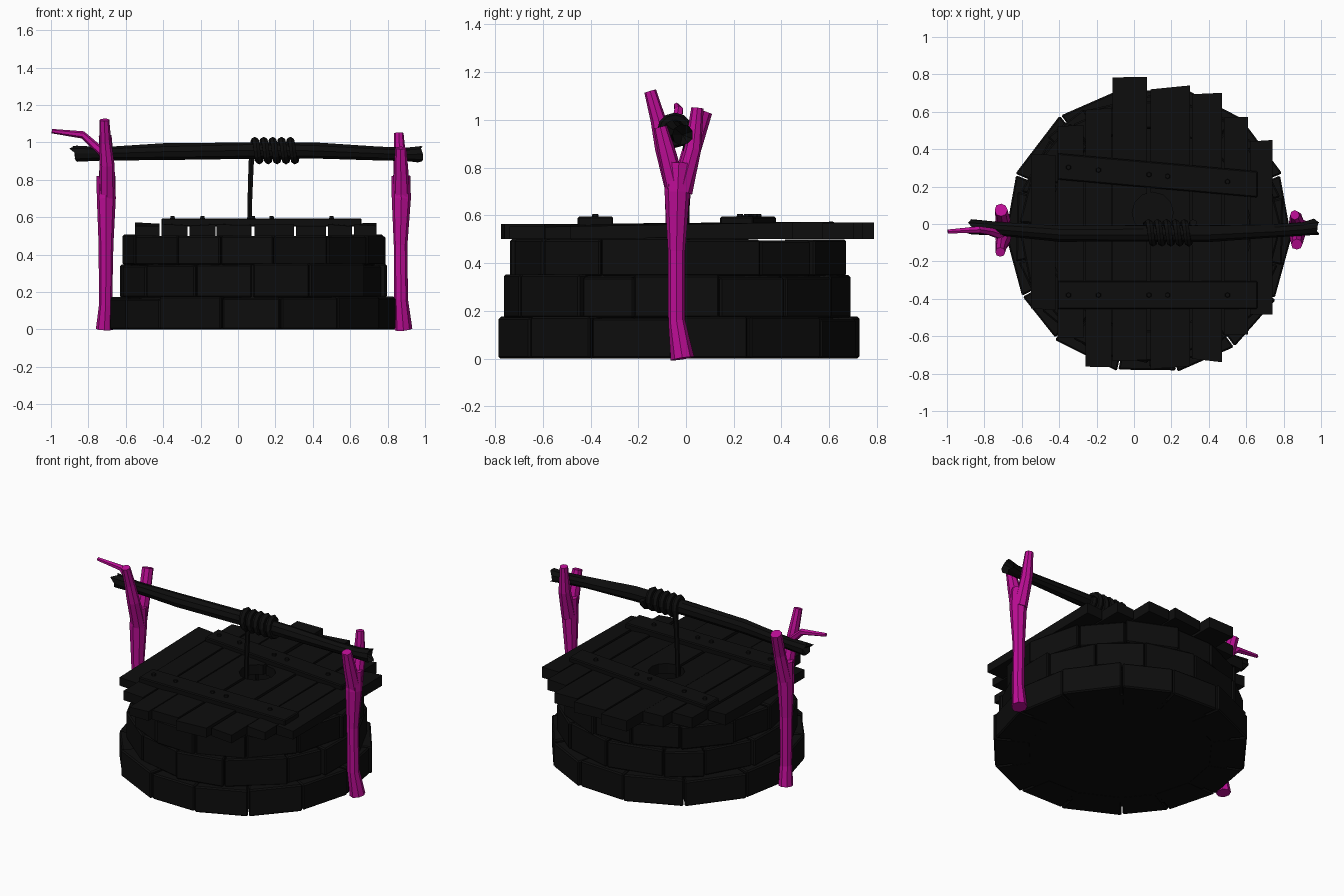
import bpy, bmesh, math, random
from mathutils import Vector, Matrix

random.seed(4)
if "Cube" in bpy.data.objects:
    bpy.data.objects.remove(bpy.data.objects["Cube"], do_unlink=True)


def material(name, rgb):
    m = bpy.data.materials.new(name)
    m.use_nodes = True
    m.diffuse_color = (*rgb, 1)
    bsdf = m.node_tree.nodes["Principled BSDF"]
    bsdf.inputs["Base Color"].default_value = (*rgb, 1)
    bsdf.inputs["Roughness"].default_value = 0.9
    return m


BLACK = material("charcoal black", (0.004, 0.004, 0.004))
MAGENTA = material("magenta", (0.5, 0.004, 0.3))
CX, CY = 0.08, -0.03          # middle of the stone ring


def finish(bm, name, mat, bevel=0):
    bmesh.ops.recalc_face_normals(bm, faces=bm.faces)
    me = bpy.data.meshes.new(name)
    bm.to_mesh(me)
    bm.free()
    me.materials.append(mat)
    ob = bpy.data.objects.new(name, me)
    bpy.context.collection.objects.link(ob)
    if bevel:
        mod = ob.modifiers.new("worn edges", "BEVEL")
        mod.width = bevel
        mod.segments = 1
    return ob


def hexahedron(bm, corners):
    """Box from four bottom corners followed by four top corners."""
    v = [bm.verts.new(c) for c in corners]
    bm.faces.new(v[:4])
    bm.faces.new(v[4:])
    for i in range(4):
        j = (i + 1) % 4
        bm.faces.new((v[i], v[j], v[j + 4], v[i + 4]))


def tube(bm, path, ref, sides=8, wobble=0.0, ragged=0.0):
    """Skin rings along (x, y, z, radius) points; ragged splinters the ends."""
    pts = [Vector(p[:3]) for p in path]
    rings = []
    last = len(pts) - 1
    for i, p in enumerate(pts):
        t = (pts[min(i + 1, last)] - pts[max(i - 1, 0)]).normalized()
        u = t.cross(Vector(ref)).normalized()
        w = t.cross(u)
        ring = []
        for k in range(sides):
            a = math.tau * k / sides
            r = path[i][3] * (1 + random.uniform(-wobble, wobble))
            co = p + (u * math.cos(a) + w * math.sin(a)) * r
            if ragged and i in (0, last):
                co += t * random.uniform(-ragged, ragged)
            ring.append(bm.verts.new(co))
        rings.append(ring)
    for a, b in zip(rings, rings[1:]):
        for k in range(sides):
            j = (k + 1) % sides
            bm.faces.new((a[k], a[j], b[j], b[k]))
    for ring, p, sign in ((rings[0], pts[0], 1), (rings[-1], pts[-1], -1)):
        if ragged:                       # hollowed, split end
            mid = bm.verts.new(p + Vector((sign * ragged * 2, 0, 0)))
            for k in range(sides):
                bm.faces.new((ring[k], ring[(k + 1) % sides], mid))
        else:
            bm.faces.new(ring)


# Stone courses: staggered blocks stepping inwards
COUNT = 14
for c, (radius, z0, z1) in enumerate([(0.765, 0, 0.17), (0.725, 0.17, 0.345), (0.705, 0.345, 0.5)]):
    bm = bmesh.new()
    cuts = [math.tau * (i + 0.5 * (c % 2) + random.uniform(-0.15, 0.15)) / COUNT for i in range(COUNT)]
    cuts.append(cuts[0] + math.tau)
    for a0, a1 in zip(cuts, cuts[1:]):
        r = radius + random.uniform(-0.012, 0.012)
        top = z1 + random.uniform(-0.008, 0.008)
        gap = 0.004
        plan = [(0.55, a0 + gap), (r, a0 + gap), (r, a1 - gap), (0.55, a1 - gap)]
        hexahedron(bm, [(CX + q * math.cos(a), CY + q * math.sin(a), z)
                        for z in (z0, top) for q, a in plan])
    finish(bm, ("lower", "middle", "upper")[c] + "_stone_course", BLACK, 0.008)

# Mortar lining with closed floor
bm = bmesh.new()
bmesh.ops.create_cone(bm, cap_ends=True, segments=28, radius1=0.67, radius2=0.67, depth=0.485,
                      matrix=Matrix.Translation((CX, CY, 0.2435)))
bmesh.ops.delete(bm, geom=[f for f in bm.faces if f.calc_center_median().z > 0.45], context="FACES_ONLY")
lining = finish(bm, "mortar_lining", BLACK)
mod = lining.modifiers.new("thickness", "SOLIDIFY")
mod.thickness = 0.13
mod.offset = -1

# Lid planks: left x, right x, front y, back y
PLANKS = [(-0.55, -0.42, -0.46, 0.38), (-0.41, -0.27, -0.6, 0.52),
          (-0.26, -0.12, -0.77, 0.62), (-0.115, 0.07, -0.73, 0.78),
          (0.088, 0.3, -0.77, 0.73), (0.31, 0.47, -0.73, 0.69),
          (0.48, 0.61, -0.6, 0.58), (0.62, 0.74, -0.49, 0.44)]
bm = bmesh.new()
for x0, x1, y0, y1 in PLANKS:
    j = lambda: random.uniform(-0.012, 0.012)
    plan = [(x0, y0 + j()), (x1, y0 + j()), (x1, y1 + j()), (x0, y1 + j())]
    tops = [0.557 + j() / 2, 0.557 + j() / 2, 0.568 + j() / 2, 0.568 + j() / 2]
    hexahedron(bm, [(x, y, 0.5) for x, y in plan] + [(x, y, z) for (x, y), z in zip(plan, tops)])
planks = finish(bm, "lid_planks", BLACK)

# Rope hole cut through the lid
bm = bmesh.new()
bmesh.ops.create_cone(bm, cap_ends=True, segments=12, radius1=0.11, radius2=0.11, depth=0.4,
                      matrix=Matrix.Translation((0.1, 0.06, 0.53)))
cutter = finish(bm, "hole_cutter", BLACK)
cutter.hide_render = True
mod = planks.modifiers.new("hole", "BOOLEAN")
mod.operation = "DIFFERENCE"
mod.object = cutter
mod.solver = "EXACT"
bpy.context.view_layer.objects.active = planks
bpy.ops.object.modifier_apply(modifier="hole")
bpy.data.objects.remove(cutter, do_unlink=True)

# Cross battens and their nails
for name, y, half, tilt in (("front", -0.38, 0.075, 0.0), ("back", 0.26, 0.07, -0.09)):
    bm = bmesh.new()
    plan = [(x, y + s * half + tilt * (x - 0.125)) for x, s in ((-0.41, -1), (0.66, -1), (0.66, 1), (-0.41, 1))]
    hexahedron(bm, [(px, py, z) for z in (0.55, 0.594) for px, py in plan])
    finish(bm, name + "_batten", BLACK, 0.006)
    bm = bmesh.new()
    for x in (-0.35, -0.19, 0.08, 0.18, 0.5):
        bmesh.ops.create_cone(bm, cap_ends=True, segments=6, radius1=0.016, radius2=0.012, depth=0.02,
                              matrix=Matrix.Translation((x, y + tilt * (x - 0.125), 0.596)))
    finish(bm, name + "_nails", BLACK)

# Forked posts
TRUNK_L = [(-0.715, -0.02, 0, 0.045), (-0.708, -0.035, 0.13, 0.037), (-0.705, -0.04, 0.45, 0.04),
           (-0.705, -0.035, 0.7, 0.052), (-0.705, -0.03, 0.82, 0.05)]
FRONT_L = [(-0.7, -0.04, 0.7, 0.045), (-0.7, -0.09, 0.88, 0.04), (-0.71, -0.115, 1.0, 0.032),
           (-0.715, -0.15, 1.12, 0.026)]
BACK_L = [(-0.705, -0.02, 0.7, 0.045), (-0.7, 0.025, 0.88, 0.038), (-0.71, 0.075, 1.035, 0.036)]
TRUNK_R = [(0.885, -0.015, 0, 0.047), (0.872, -0.04, 0.16, 0.036), (0.868, -0.04, 0.45, 0.036),
           (0.873, -0.035, 0.7, 0.052), (0.87, -0.03, 0.82, 0.05)]
FRONT_R = [(0.873, -0.04, 0.7, 0.045), (0.87, -0.08, 0.86, 0.038), (0.87, -0.108, 0.97, 0.03)]
BACK_R = [(0.873, -0.02, 0.7, 0.045), (0.866, 0.03, 0.88, 0.036), (0.86, 0.048, 1.05, 0.025)]
for side, parts in (("right", (TRUNK_L, FRONT_L, BACK_L)), ("left", (TRUNK_R, FRONT_R, BACK_R))):
    bm = bmesh.new()
    for path in parts:
        tube(bm, path, (1, 0, 0), 8, 0.06)
    finish(bm, side + "_forked_post", MAGENTA)

# Twig growing from one post
bm = bmesh.new()
tube(bm, [(-0.71, -0.06, 0.93, 0.025), (-0.77, -0.04, 0.985, 0.022), (-0.83, -0.03, 1.04, 0.02),
          (-0.995, -0.04, 1.06, 0.012)], (0, 1, 0), 6)
finish(bm, "twig", MAGENTA)

# Slightly bowed roller log with splintered ends
bm = bmesh.new()
tube(bm, [(-0.88, -0.015, 0.94, 0.042), (-0.72, -0.025, 0.94, 0.036), (-0.4, -0.05, 0.95, 0.043),
          (0.05, -0.05, 0.957, 0.046), (0.4, -0.05, 0.955, 0.044), (0.75, -0.035, 0.94, 0.036),
          (0.9, -0.025, 0.935, 0.036), (0.975, -0.015, 0.937, 0.045)], (0, 0, 1), 9, 0.07, 0.022)
finish(bm, "roller_log", BLACK)

# Rope: hanging length running up into the coil
TURNS, STEPS = 5, 12
path = [(0.06, 0.0, 0.4, 0.014), (0.062, 0.0, 0.65, 0.014), (0.07, 0.004, 0.88, 0.016)]
for i in range(TURNS * STEPS + 1):
    a = math.tau * i / STEPS
    path.append((0.078 + 0.238 * i / (TURNS * STEPS), -0.047 + 0.054 * math.cos(a),
                 0.956 + 0.054 * math.sin(a), 0.02))
bm = bmesh.new()
tube(bm, path, (1, 0, 0), 6)
finish(bm, "rope", BLACK)
